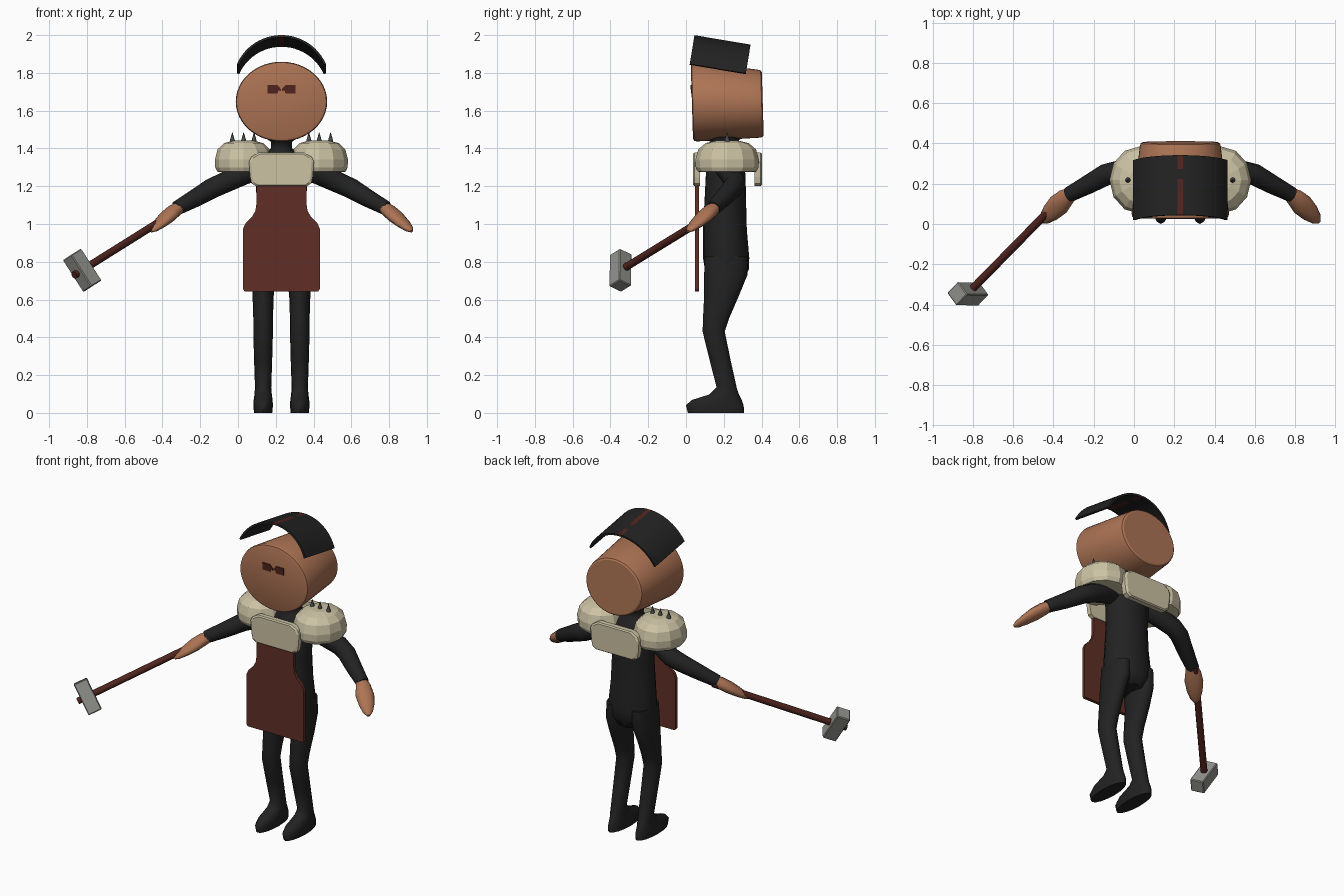
import bpy, bmesh, math
from mathutils import Vector, Matrix

if "Cube" in bpy.data.objects:
    bpy.data.objects.remove(bpy.data.objects["Cube"])

CX = 0.23  # body centre line


def mat(name, col):
    m = bpy.data.materials.new(name)
    m.diffuse_color = (*col, 1)
    m.use_nodes = True
    m.node_tree.nodes["Principled BSDF"].inputs["Base Color"].default_value = m.diffuse_color
    return m


SKIN = mat("tan skin", (0.42, 0.175, 0.09))
BLACK = mat("black cloth", (0.016, 0.016, 0.016))
BONE = mat("bone armour", (0.60, 0.54, 0.37))
APRON = mat("brown red leather", (0.115, 0.028, 0.019))
WOOD = mat("dark red wood", (0.08, 0.018, 0.013))
METAL = mat("grey metal", (0.29, 0.29, 0.27))
SPIKE = mat("dark iron", (0.075, 0.075, 0.075))


def finish(name, bm, mats, smooth=None):
    bmesh.ops.recalc_face_normals(bm, faces=bm.faces)
    me = bpy.data.meshes.new(name)
    bm.to_mesh(me)
    bm.free()
    for m in mats:
        me.materials.append(m)
    ob = bpy.data.objects.new(name, me)
    bpy.context.collection.objects.link(ob)
    if smooth:
        bpy.ops.object.select_all(action='DESELECT')
        bpy.context.view_layer.objects.active = ob
        ob.select_set(True)
        bpy.ops.object.shade_smooth_by_angle(angle=math.radians(smooth))
    return ob


def loft(name, rings, material, smooth=None):
    """Skin a list of equal closed rings and cap both ends."""
    bm = bmesh.new()
    vs = [[bm.verts.new(p) for p in r] for r in rings]
    n = len(vs[0])
    for a, b in zip(vs, vs[1:]):
        for i in range(n):
            j = (i + 1) % n
            bm.faces.new((a[i], a[j], b[j], b[i]))
    bm.faces.new(vs[0])
    bm.faces.new(vs[-1])
    return finish(name, bm, [material], smooth)


def ellipse(c, u, v, n=16):
    c, u, v = Vector(c), Vector(u), Vector(v)
    return [c + u * math.cos(2 * math.pi * i / n) + v * math.sin(2 * math.pi * i / n)
            for i in range(n)]


def tube(name, pts, radii, material, n=12, smooth=50):
    """Sweep a round section of changing radius along a path."""
    pts = [Vector(p) for p in pts]
    rings = []
    for i, p in enumerate(pts):
        d = (pts[min(i + 1, len(pts) - 1)] - pts[max(i - 1, 0)]).normalized()
        u = d.cross(Vector((0, 0, 1))).normalized()
        v = d.cross(u)
        r = radii[i] if isinstance(radii[i], tuple) else (radii[i], radii[i])
        rings.append(ellipse(p, u * r[0], v * r[1], n))
    return loft(name, rings, material, smooth)


def column(name, x, rows, material, n=16, smooth=60):
    """Horizontal oval rings: (z, half width, y front, y back, x shift)."""
    rings = [ellipse((x + dx, (y0 + y1) / 2, z), (w, 0, 0), (0, (y1 - y0) / 2, 0), n)
             for z, w, y0, y1, dx in rows]
    return loft(name, rings, material, smooth)


# torso and neck
column("torso", CX, [
    (0.70, 0.09, 0.13, 0.30, 0), (0.76, 0.148, 0.10, 0.333, 0), (0.82, 0.152, 0.09, 0.335, 0),
    (0.97, 0.138, 0.09, 0.322, 0), (1.12, 0.13, 0.098, 0.318, 0), (1.26, 0.14, 0.105, 0.315, 0),
    (1.33, 0.125, 0.115, 0.305, 0), (1.375, 0.08, 0.13, 0.29, 0), (1.40, 0.056, 0.14, 0.27, 0),
    (1.435, 0.056, 0.13, 0.27, 0), (1.46, 0.09, 0.075, 0.30, 0), (1.48, 0.09, 0.075, 0.30, 0)],
    BLACK, 20)

# paired parts
for s, side in ((-1, "right"), (1, "left")):
    column(side + "_leg", CX + s * 0.097, [
        (0.0, 0.048, 0.01, 0.308, 0), (0.04, 0.052, 0.0, 0.305, 0), (0.068, 0.05, 0.03, 0.295, 0),
        (0.098, 0.046, 0.125, 0.28, 0), (0.135, 0.043, 0.162, 0.268, 0), (0.28, 0.048, 0.125, 0.236, 0),
        (0.43, 0.052, 0.088, 0.205, 0), (0.50, 0.052, 0.09, 0.228, 0), (0.62, 0.056, 0.096, 0.28, 0),
        (0.73, 0.062, 0.096, 0.325, -s * 0.006), (0.83, 0.06, 0.10, 0.325, -s * 0.01)], BLACK)

    def mx(x):
        return CX + s * x

    # sleeve, then a flattened mitten-like hand
    tube(side + "_arm", [(mx(0.10), 0.21, 1.30), (mx(0.20), 0.235, 1.265), (mx(0.31), 0.26, 1.215),
                         (mx(0.37), 0.245, 1.188), (mx(0.46), 0.195, 1.135), (mx(0.555), 0.145, 1.083)],
         [0.06, 0.058, 0.056, 0.054, 0.047, 0.038], BLACK, 14)
    tube(side + "_hand", [(mx(0.53), 0.16, 1.095), (mx(0.57), 0.13, 1.068), (mx(0.605), 0.095, 1.038),
                          (mx(0.645), 0.055, 1.002), (mx(0.675), 0.025, 0.975), (mx(0.69), 0.01, 0.962)],
         [0.03, (0.046, 0.036), (0.055, 0.034), (0.046, 0.026), (0.03, 0.018), (0.01, 0.008)], SKIN)

    # faceted shoulder dome with three spikes
    loft(side + "_shoulder_pad",
         [ellipse((mx(0.20), 0.218, z), (0.152 * k, 0, 0), (0, 0.168 * k, 0), 12)
          for z, k in ((1.275, 0.82), (1.277, 0.92), (1.30, 0.99), (1.342, 1.0), (1.395, 0.91),
                       (1.428, 0.68), (1.442, 0.35))], BONE)
    for i, x in enumerate((0.145, 0.20, 0.26)):
        loft(side + "_spike_%d" % (i + 1),
             [ellipse((mx(x), 0.218, z), (r, 0, 0), (0, r, 0), 8)
              for z, r in ((1.42, 0.015), (1.443, 0.013), (1.485, 0.001))], SPIKE, 50)


def panel(name, half, rows, material):
    """Mirror a half outline (x, z) and stack it at (y, scale) rows."""
    line = half + [(-x, z) for x, z in reversed(half)]
    zc = (max(p[1] for p in half) + min(p[1] for p in half)) / 2
    return loft(name, [[(CX + x * k, y, zc + (z - zc) * k) for x, z in line]
                       for y, k in rows], material)


# apron
panel("apron", [(0.195, 0.643), (0.203, 0.655), (0.203, 0.975), (0.19, 1.005), (0.155, 1.04),
                (0.138, 1.07), (0.132, 1.11), (0.132, 1.24)], [(0.048, 1), (0.068, 1)], APRON)

# chest and back plates
PLATE = [(0.135, 1.20), (0.158, 1.215), (0.166, 1.25), (0.172, 1.33), (0.16, 1.355), (0.12, 1.378)]
panel("chest_plate", PLATE, [(0.038, 0.93), (0.046, 1), (0.075, 1)], BONE)
panel("back_plate", PLATE, [(0.402, 0.93), (0.394, 1), (0.362, 1)], BONE)

# barrel head lying front to back
HEAD = [(0.031, 1.648, 0.226, 0.195), (0.036, 1.648, 0.238, 0.207), (0.05, 1.648, 0.242, 0.211),
        (0.385, 1.637, 0.201, 0.180), (0.40, 1.637, 0.197, 0.176), (0.406, 1.637, 0.187, 0.167)]
rings = []
for y, z, rx, rz in HEAD:
    r = ellipse((CX, y, z), (rx, 0, 0), (0, 0, rz), 48)
    rings.append([(p.x, p.y - 0.03 * (p.z - 1.65), p.z) for p in r])
loft("head", rings, SKIN, 30)

# painted eyes: a block with an inward brow wedge on each side
for s, side in ((-1, "right"), (1, "left")):
    eye = [(0.075, 1.69), (0.075, 1.736), (0.022, 1.736), (0.003, 1.715), (0.003, 1.703),
           (0.016, 1.707), (0.022, 1.69)]
    loft(side + "_eye", [[(CX + s * x, y - 0.03 * (z - 1.65), z) for x, z in eye]
                         for y in (0.027, 0.033)], WOOD)

# curved visor hat: thin tilted arch with a broken centre stripe
bm = bmesh.new()
ANG, R = math.radians(66.6), 0.256
angles = sorted([-ANG + 2 * ANG * i / 24 for i in range(25) if i != 12] + [-0.056, 0.056])
steps = [0.0, 0.44, 0.60, 0.77, 1.0]
front, axis = Vector((CX, 0.045, 2.0)), Vector((0, 0.297, -0.05))
down = Vector((0, -0.025, -0.152)).normalized()
grid = {}
for k, rad in enumerate((R, R - 0.012)):
    for j, t in enumerate(steps):
        for i, a in enumerate(angles):
            p = front + axis * t + down * (R - rad * math.cos(a)) + Vector((rad * math.sin(a), 0, 0))
            grid[k, j, i] = bm.verts.new(p)
NI, NJ = len(angles) - 1, len(steps) - 1


def quad(keys, stripe):
    bm.faces.new([grid[k] for k in keys]).material_index = int(stripe)


def is_stripe(j, i):
    return abs(angles[i] + angles[i + 1]) < 0.01 and j != 2


for j in range(NJ):
    for i in range(NI):
        for k in (0, 1):
            quad([(k, j, i), (k, j, i + 1), (k, j + 1, i + 1), (k, j + 1, i)], is_stripe(j, i))
    for i in (0, NI):
        quad([(0, j, i), (0, j + 1, i), (1, j + 1, i), (1, j, i)], False)
for i in range(NI):
    for j in (0, NJ):
        quad([(0, j, i), (0, j, i + 1), (1, j, i + 1), (1, j, i)], is_stripe(min(j, NJ - 1), i))
finish("visor_hat", bm, [BLACK, WOOD], 30)

# hammer
grip, tip = Vector((-0.315, 0.175, 1.075)), Vector((-0.867, -0.388, 0.729))
tube("hammer_handle", [grip, tip], [0.02, 0.02], WOOD, 10)
d = (tip - grip).normalized()
w = d.cross(Vector((-0.55, 0, 0.835))).normalized()
l = w.cross(d)
bm = bmesh.new()
bmesh.ops.create_cube(bm, size=1)
bmesh.ops.scale(bm, vec=(0.085, 0.085, 0.2), verts=bm.verts)
bmesh.ops.bevel(bm, geom=bm.edges[:], offset=0.005, segments=1, affect='EDGES')
rot = Matrix((d, w, l)).transposed().to_4x4()
bm.transform(Matrix.Translation((-0.825, -0.347, 0.755)) @ rot)
finish("hammer_head", bm, [METAL])
